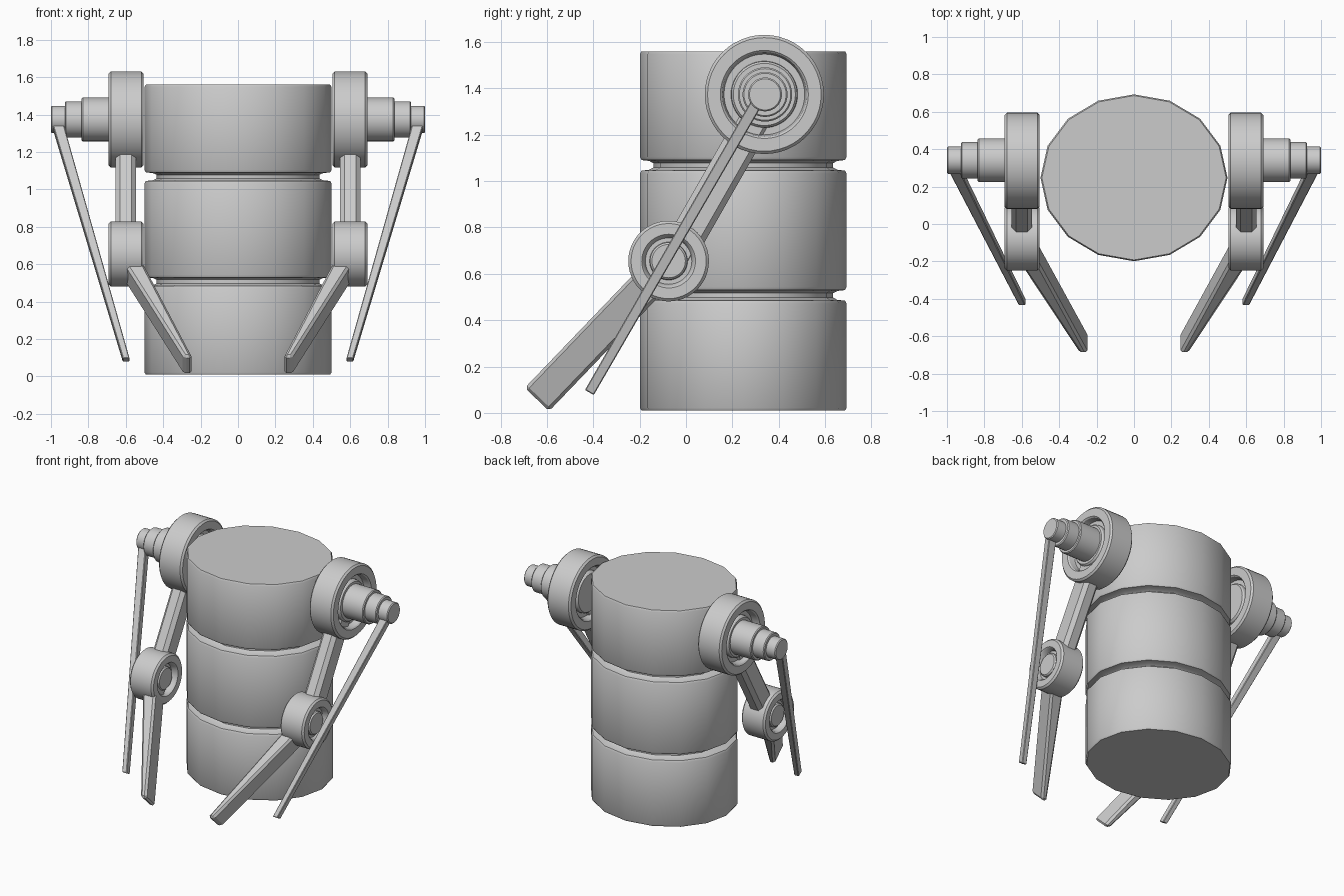
import bpy, bmesh, math
from mathutils import Vector

if "Cube" in bpy.data.objects:
    bpy.data.objects.remove(bpy.data.objects["Cube"])


def finish(bm, name, mirror=False, smooth=True):
    bmesh.ops.recalc_face_normals(bm, faces=bm.faces[:])
    me = bpy.data.meshes.new(name)
    bm.to_mesh(me)
    bm.free()
    ob = bpy.data.objects.new(name, me)
    bpy.context.collection.objects.link(ob)
    if smooth:
        bpy.ops.object.select_all(action='DESELECT')
        ob.select_set(True)
        bpy.context.view_layer.objects.active = ob
        bpy.ops.object.shade_smooth_by_angle(angle=math.radians(32))
    if mirror:
        m = ob.modifiers.new("Mirror", 'MIRROR')
        m.use_axis[0] = True
    return ob


def lathe(name, profile, place, steps, mirror=False):
    """Spin (along, radius) points; place(along, u, v) gives the position."""
    bm = bmesh.new()
    rings = []
    for along, r in profile:
        rings.append([bm.verts.new(place(along,
                                         r * math.cos(2 * math.pi * i / steps),
                                         r * math.sin(2 * math.pi * i / steps)))
                      for i in range(steps)])
    for a, b in zip(rings, rings[1:]):
        for i in range(steps):
            j = (i + 1) % steps
            bm.faces.new((a[i], a[j], b[j], b[i]))
    bm.faces.new(rings[0])
    bm.faces.new(rings[-1])
    return finish(bm, name, mirror)


def bar(name, start, end, w0, w1, t0, t1, chamfer):
    """Tapered bar: width along x, thickness square to its path seen from the side."""
    start, end = Vector(start), Vector(end)
    d = end - start
    across = Vector((0, -d.z, d.y)).normalized()
    bm = bmesh.new()
    rings = []
    for c, w, t in ((start, w0, t0), (end, w1, t1)):
        rings.append([bm.verts.new(c + Vector((sx * w / 2, 0, 0)) + across * sy * t / 2)
                      for sx, sy in ((-1, -1), (1, -1), (1, 1), (-1, 1))])
    a, b = rings
    for i in range(4):
        j = (i + 1) % 4
        bm.faces.new((a[i], a[j], b[j], b[i]))
    bm.faces.new(a)
    bm.faces.new(b)
    bmesh.ops.bevel(bm, geom=bm.edges[:], offset=chamfer, segments=1,
                    profile=0.5, affect='EDGES')
    return finish(bm, name, True, smooth=False)


# Body: three stacked 16-sided drums with concave necks between
profile = [(0.01, 0.985), (0.022, 1.0)]
for z in (0.507, 1.068):
    profile += [(z - 0.036, 1.0), (z - 0.023, 0.985), (z - 0.019, 0.91),
                (z - 0.01, 0.87), (z + 0.01, 0.87), (z + 0.019, 0.91),
                (z + 0.023, 0.985), (z + 0.036, 1.0)]
profile += [(1.548, 1.0), (1.56, 0.985)]
lathe("body_drums", profile,
      lambda z, u, v: (0.5 * u, 0.247 + 0.446 * v, z), 16)


# Joint wheels with a recessed ring on both faces
def wheel(name, y, z, radii, bevel, depth):
    r0, r1, r2 = radii
    half = [(0.692 - depth * 0.4, r2 - 0.015), (0.692 - depth * 0.4, r2 - 0.008),
            (0.692 - depth * 0.6, r2), (0.692 - depth, r2 + 0.002),
            (0.692 - depth, r1 - 0.008), (0.692 - 0.008, r1), (0.692, r1 + 0.008),
            (0.692, r0 - bevel), (0.692 - bevel, r0)]
    prof = [(1.197 - x, r) for x, r in half] + half[::-1]
    lathe(name, prof, lambda x, u, v: (x, y + u, z + v), 48, True)


SY, SZ = 0.338, 1.374
wheel("shoulder_wheels", SY, SZ, (0.257, 0.182, 0.142), 0.012, 0.05)
wheel("elbow_wheels", -0.075, 0.655, (0.174, 0.108, 0.08), 0.012, 0.04)

# Stepped axles sticking out of the shoulders
b = 0.006
prof = [(0.60, 0.117)]
for x, r, nxt in ((0.836, 0.117, 0.097), (0.926, 0.097, 0.073)):
    prof += [(x - b, r), (x, r - b), (x, nxt)]
prof += [(1.0 - b, 0.073), (1.0, 0.073 - b)]
lathe("stepped_axles", prof, lambda x, u, v: (x, SY + 0.003 + u, SZ + v), 40, True)

# Upper arms, forearms and thin outer rods
bar("upper_arms", (0.6, 0.35, 1.36), (0.6, -0.05, 0.66), 0.11, 0.11, 0.15, 0.15, 0.025)
bar("forearms", (0.605, -0.085, 0.64), (0.267, -0.643, 0.058), 0.11, 0.046, 0.145, 0.145, 0.014)
bar("outer_rods", (0.967, 0.315, 1.355), (0.598, -0.417, 0.088), 0.06, 0.036, 0.05, 0.044, 0.004)
